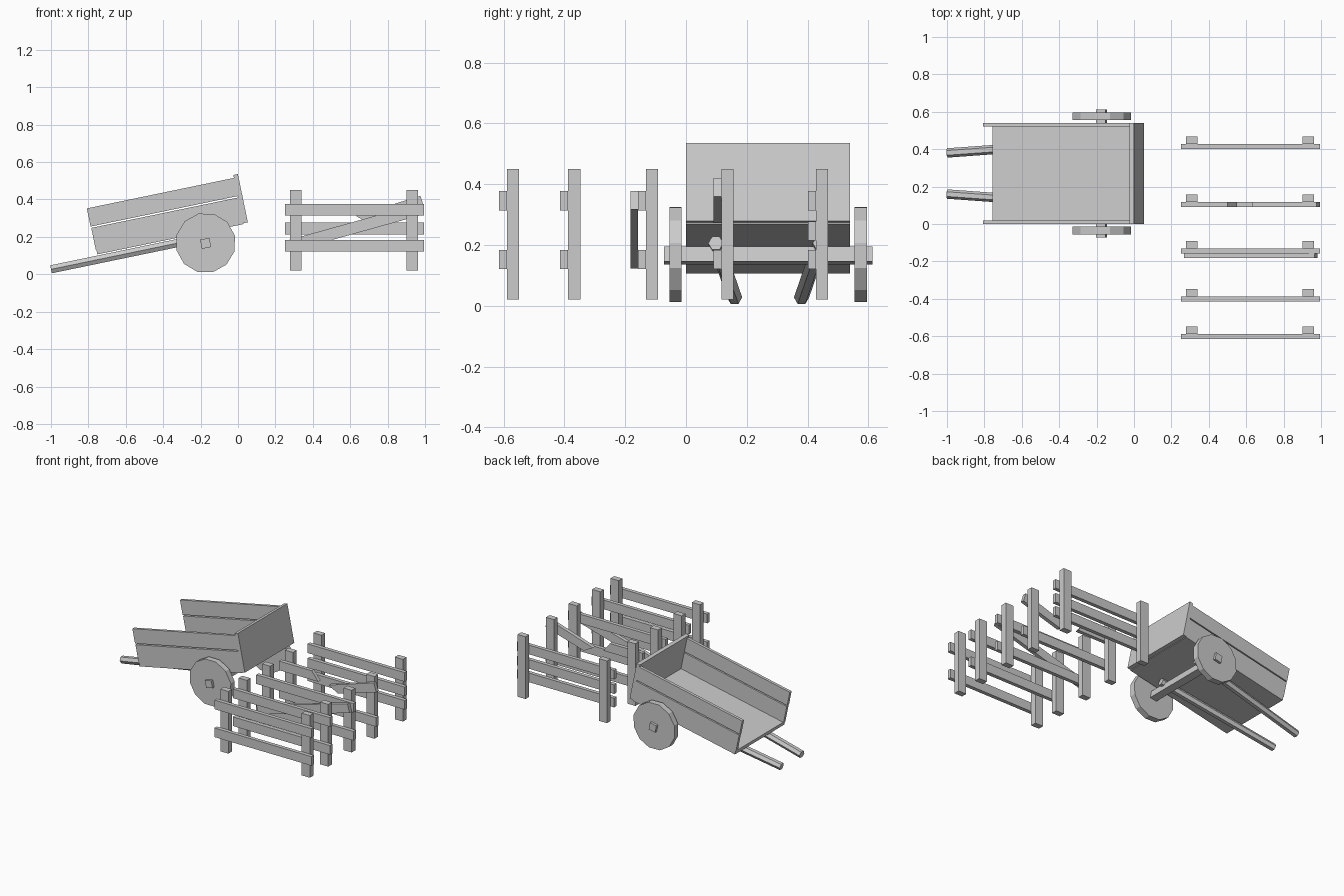
import bpy, bmesh
from math import radians, cos, sin, pi
from mathutils import Matrix, Vector

if "Cube" in bpy.data.objects:
    bpy.data.objects.remove(bpy.data.objects["Cube"])

TILT = Matrix.Rotation(radians(-11.7), 4, 'Y')
FLAT = Matrix.Identity(4)


def prism(name, profile, y0, y1, mat=FLAT):
    """Extrude an xz profile from y0 to y1."""
    bm = bmesh.new()
    a = [bm.verts.new((x, y0, z)) for x, z in profile]
    b = [bm.verts.new((x, y1, z)) for x, z in profile]
    n = len(a)
    bm.faces.new(a)
    bm.faces.new(b[::-1])
    for i in range(n):
        bm.faces.new((a[i], b[i], b[(i + 1) % n], a[(i + 1) % n]))
    bmesh.ops.transform(bm, matrix=mat, verts=bm.verts)
    bmesh.ops.recalc_face_normals(bm, faces=bm.faces)
    me = bpy.data.meshes.new(name)
    bm.to_mesh(me)
    bm.free()
    ob = bpy.data.objects.new(name, me)
    bpy.context.collection.objects.link(ob)
    return ob


def box(name, x0, x1, y0, y1, z0, z1, mat=FLAT):
    return prism(name, [(x0, z0), (x1, z0), (x1, z1), (x0, z1)], y0, y1, mat)


def ngon(n, r, phase, cx=0, cz=0):
    return [(cx + r * cos(phase + 2 * pi * i / n), cz + r * sin(phase + 2 * pi * i / n)) for i in range(n)]


# Cart bed, drawn level and then tilted onto its handles
box("cart_floor", -0.715, 0.083, 0, 0.54, 0.257, 0.282, TILT)
box("cart_headboard", 0.083, 0.108, 0, 0.54, 0.262, 0.525, TILT)
for side, y in (("front", 0.0), ("back", 0.52)):
    box(f"cart_lower_plank_{side}", -0.718, 0.083, y, y + 0.02, 0.282, 0.402, TILT)
    box(f"cart_upper_plank_{side}", -0.720, 0.083, y, y + 0.02, 0.410, 0.509, TILT)

# Axle and twelve-sided wheels
box("axle", -0.161, -0.111, -0.073, 0.613, 0.172, 0.222, TILT)
for side, y in (("front", -0.055), ("back", 0.555)):
    prism(f"wheel_{side}", ngon(12, 0.161, radians(14), -0.173, 0.168), y, y + 0.041)

# Splayed six-sided handles under the bed
for side, s in (("front", -1), ("back", 1)):
    start = Vector((-0.972, 0.27 + s * 0.11, 0.229))
    end = Vector((-0.09, 0.27 + s * 0.172, 0.229))
    d = end - start
    yaw = Matrix.Rotation(Vector((0, 1)).angle_signed(Vector((d.x, d.y))) * -1, 4, 'Z')
    prism(f"handle_{side}", ngon(6, 0.025, 0), 0, d.length, TILT @ Matrix.Translation(start) @ yaw)

# Fence panels: post y and the rail heights on each
HIGH, MID, LOW = 0.314, 0.214, 0.121
fences = [(-0.589, (HIGH, LOW)), (-0.388, (HIGH, LOW)), (-0.132, (HIGH, LOW)),
          (0.117, (LOW,)), (0.428, (HIGH, MID, LOW))]
for i, (y, rails) in enumerate(fences, 1):
    for side, x in (("left", 0.277), ("right", 0.90)):
        box(f"fence_{i}_post_{side}", x, x + 0.062, y, y + 0.04, 0.02, 0.45)
    for j, z in enumerate(rails, 1):
        box(f"fence_{i}_rail_{j}", 0.25, 0.994, y - 0.026, y, z, z + 0.063)

# Diagonal brace on the third panel
brace = Matrix.Translation((0.625, 0, 0.25)) @ Matrix.Rotation(radians(-15.6), 4, 'Y')
box("fence_3_brace", -0.362, 0.362, -0.183, -0.158, -0.031, 0.031, brace)

# Snapped top rail on the fourth panel
prism("broken_rail_left", [(0.25, 0.314), (0.50, 0.314), (0.525, 0.34), (0.50, 0.35), (0.55, 0.377), (0.25, 0.377)][:2]
      + [(0.55, 0.314), (0.50, 0.377), (0.25, 0.377)], 0.091, 0.117)
prism("broken_rail_right", [(0.63, 0.312), (0.70, 0.273), (0.994, 0.360), (0.975, 0.420)], 0.091, 0.117)
